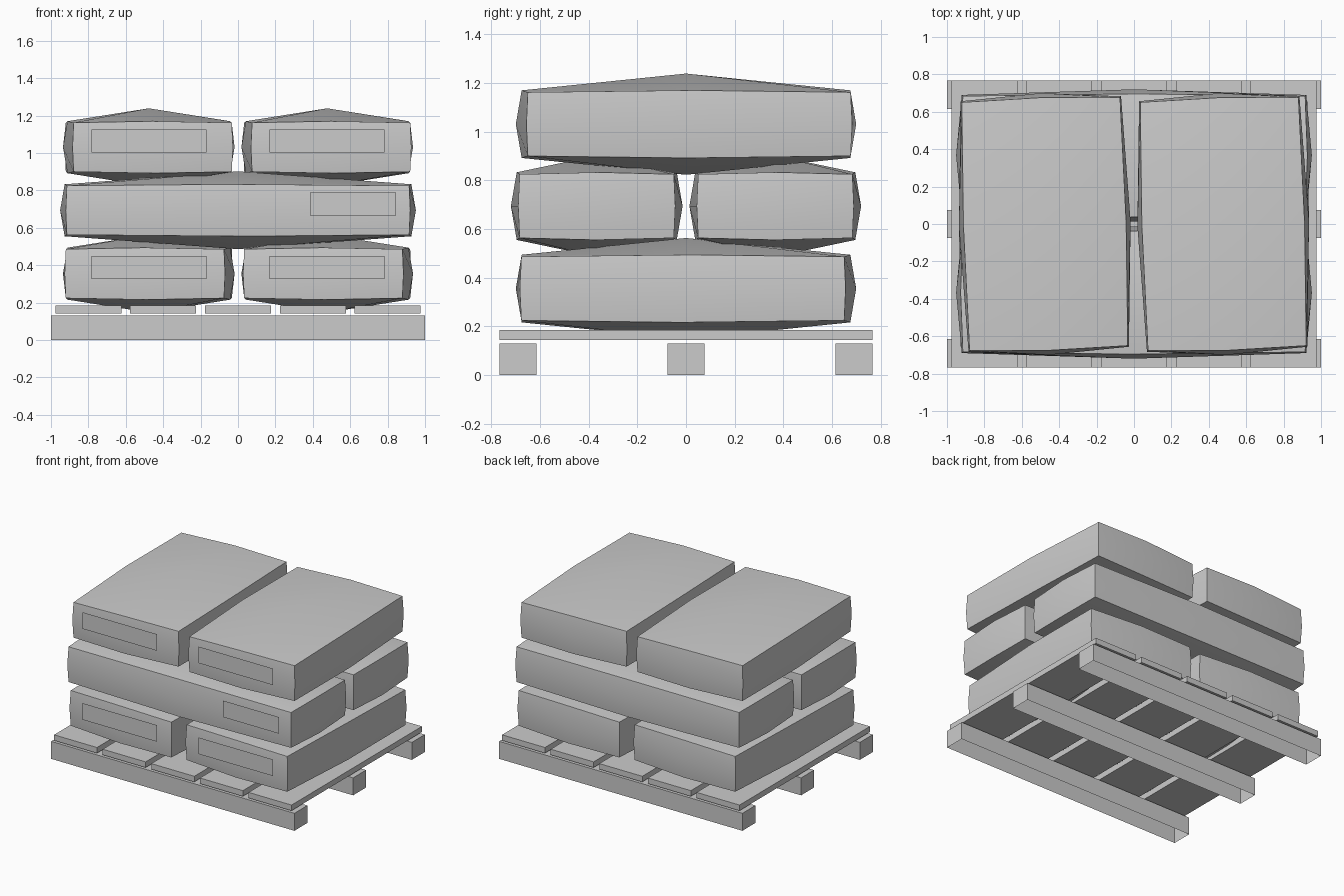
import bpy, bmesh, math
from mathutils import Matrix, Vector

if "Cube" in bpy.data.objects:
    bpy.data.objects.remove(bpy.data.objects["Cube"])

grey = bpy.data.materials.new("plain_grey")
grey.diffuse_color = (0.6, 0.6, 0.6, 1)
grey.use_nodes = True
grey.node_tree.nodes["Principled BSDF"].inputs["Base Color"].default_value = grey.diffuse_color


def add_object(name, bm, smooth=False):
    me = bpy.data.meshes.new(name)
    bm.to_mesh(me)
    bm.free()
    me.materials.append(grey)
    if smooth:
        for p in me.polygons:
            p.use_smooth = True
        me.set_sharp_from_angle(angle=math.radians(30))
    ob = bpy.data.objects.new(name, me)
    bpy.context.collection.objects.link(ob)
    return ob


def box(name, centre, size, open_bottom=False):
    bm = bmesh.new()
    bmesh.ops.create_cube(bm, size=1)
    if open_bottom:
        bm.normal_update()
        under = [f for f in bm.faces if f.normal.z < -0.5]
        bmesh.ops.delete(bm, geom=under, context='FACES_ONLY')
    for v in bm.verts:
        v.co = Vector(centre) + Vector(a * b for a, b in zip(v.co, size))
    return add_object(name, bm)


def sack(name, centre, half, turn=0.0):
    """Cube split once per edge; edge middles and face centres bulge outward."""
    bm = bmesh.new()
    bmesh.ops.create_cube(bm, size=2)
    bmesh.ops.subdivide_edges(bm, edges=bm.edges[:], cuts=1, use_grid_fill=True)
    face_bulge = (0.036, 0.036, 0.077)
    for v in bm.verts:
        s = [round(c) for c in v.co]
        zeros = s.count(0)
        for i in range(3):
            bulge = 0.0
            if zeros == 2:
                bulge = face_bulge[i]
            elif zeros == 1:
                bulge = 0.008 if i == 2 else (0.006 if s[2] == 0 else 0.012)
            v.co[i] = s[i] * (half[i] + bulge)
    bm.transform(Matrix.Translation(centre) @ Matrix.Rotation(math.radians(turn), 4, 'Z'))
    return add_object(name, bm, smooth=True)


def label(name, x, y, z, w, h):
    bm = bmesh.new()
    bmesh.ops.create_grid(bm, x_segments=1, y_segments=1, size=0.5)
    bm.transform(Matrix.Translation((x, y, z)) @ Matrix.Rotation(math.pi / 2, 4, 'X')
                 @ Matrix.Diagonal((w, h, 1, 1)))
    return add_object(name, bm)


# pallet: three runners (open underneath) and five deck planks
for i, y in enumerate((-0.69, 0, 0.69)):
    box(f"pallet_runner_{i}", (0, y, 0.065), (2, 0.152, 0.13), open_bottom=True)
for i in range(5):
    box(f"pallet_plank_{i}", (-0.8 + 0.4 * i, 0, 0.164), (0.353, 1.532, 0.042))

# bottom and top layers: two sacks side by side, turned opposite ways
for layer, z, turn in (("bottom", 0.355, -1.8), ("top", 1.031, 1.8)):
    for side, x in (("left", -0.477), ("right", 0.477)):
        sack(f"{layer}_{side}_sack", (x, 0, z), (0.423, 0.664, 0.131), turn)
        label(f"{layer}_{side}_label", x, -0.709, z + 0.034, 0.615, 0.123)

# middle layer: two long sacks laid crosswise
for side, y in (("front", -0.367), ("back", 0.367)):
    sack(f"middle_{side}_sack", (0, y, 0.694), (0.915, 0.317, 0.131))
    label(f"middle_{side}_label", 0.615, y - 0.359, 0.727, 0.46, 0.123)
